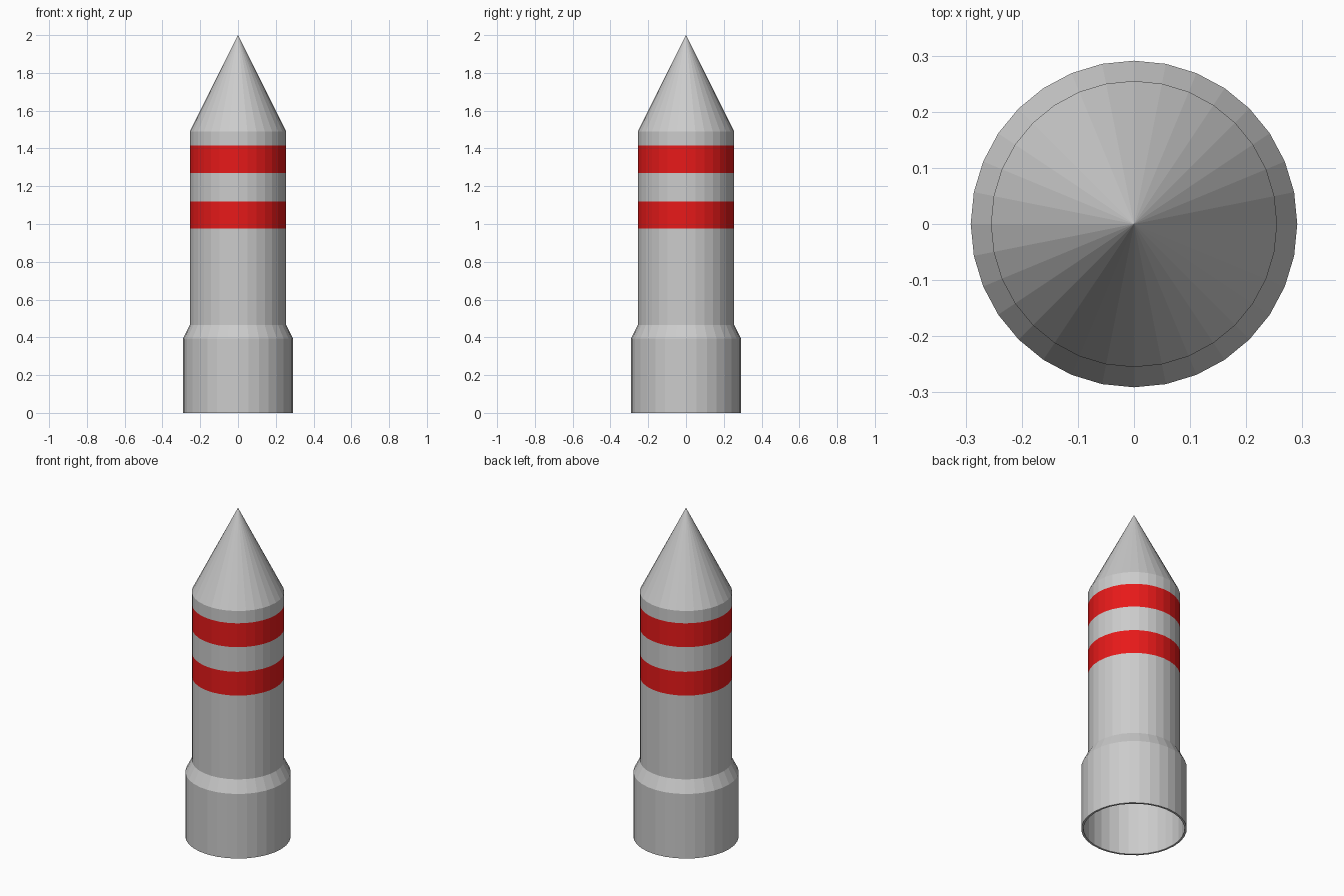
import bpy, bmesh, math

if "Cube" in bpy.data.objects:
    bpy.data.objects.remove(bpy.data.objects["Cube"])

SIDES = 32
R_SKIRT, R_BODY, WALL = 0.291, 0.255, 0.012
BANDS = [(0.975, 1.12), (1.27, 1.415)]

# Outer hull profile (radius, z), bottom to tip; each band gets its own rings
outer = [(R_SKIRT, 0), (R_SKIRT, 0.393), (R_BODY, 0.465)]
outer += [(R_BODY, z) for band in BANDS for z in band]
outer += [(R_BODY, 1.49), (0, 2.0)]

# Inner wall profile, tip down to the open bottom
inner = [(0, 2.0 - WALL * 2.24), (R_BODY - WALL, 1.487),
         (R_BODY - WALL, 0.462), (R_SKIRT - WALL, 0.39), (R_SKIRT - WALL, 0)]

# Lathe the complete wall around z
bm = bmesh.new()
verts = [bm.verts.new((r, 0, z)) for r, z in inner + outer]
edges = [bm.edges.new(pair) for pair in zip(verts, verts[1:])]
bmesh.ops.spin(bm, geom=verts + edges, cent=(0, 0, 0), axis=(0, 0, 1),
               angle=math.tau, steps=SIDES)
bmesh.ops.remove_doubles(bm, verts=bm.verts, dist=1e-4)
bmesh.ops.recalc_face_normals(bm, faces=bm.faces)

# Red bands on the outer faces
for f in bm.faces:
    c = f.calc_center_median()
    on_outside = math.hypot(c.x, c.y) > R_BODY - WALL / 2
    if on_outside and any(lo < c.z < hi for lo, hi in BANDS):
        f.material_index = 1

mesh = bpy.data.meshes.new("rocket_hull")
bm.to_mesh(mesh)
bm.free()

grey = bpy.data.materials.new("hull_grey")
grey.diffuse_color = (0.8, 0.8, 0.8, 1)
grey.use_nodes = True
grey.node_tree.nodes["Principled BSDF"].inputs["Base Color"].default_value = grey.diffuse_color
red = bpy.data.materials.new("band_red")
red.diffuse_color = (0.8, 0.01, 0.01, 1)
red.use_nodes = True
red.node_tree.nodes["Principled BSDF"].inputs["Base Color"].default_value = red.diffuse_color
mesh.materials.append(grey)
mesh.materials.append(red)

hull = bpy.data.objects.new("rocket_hull", mesh)
bpy.context.collection.objects.link(hull)
